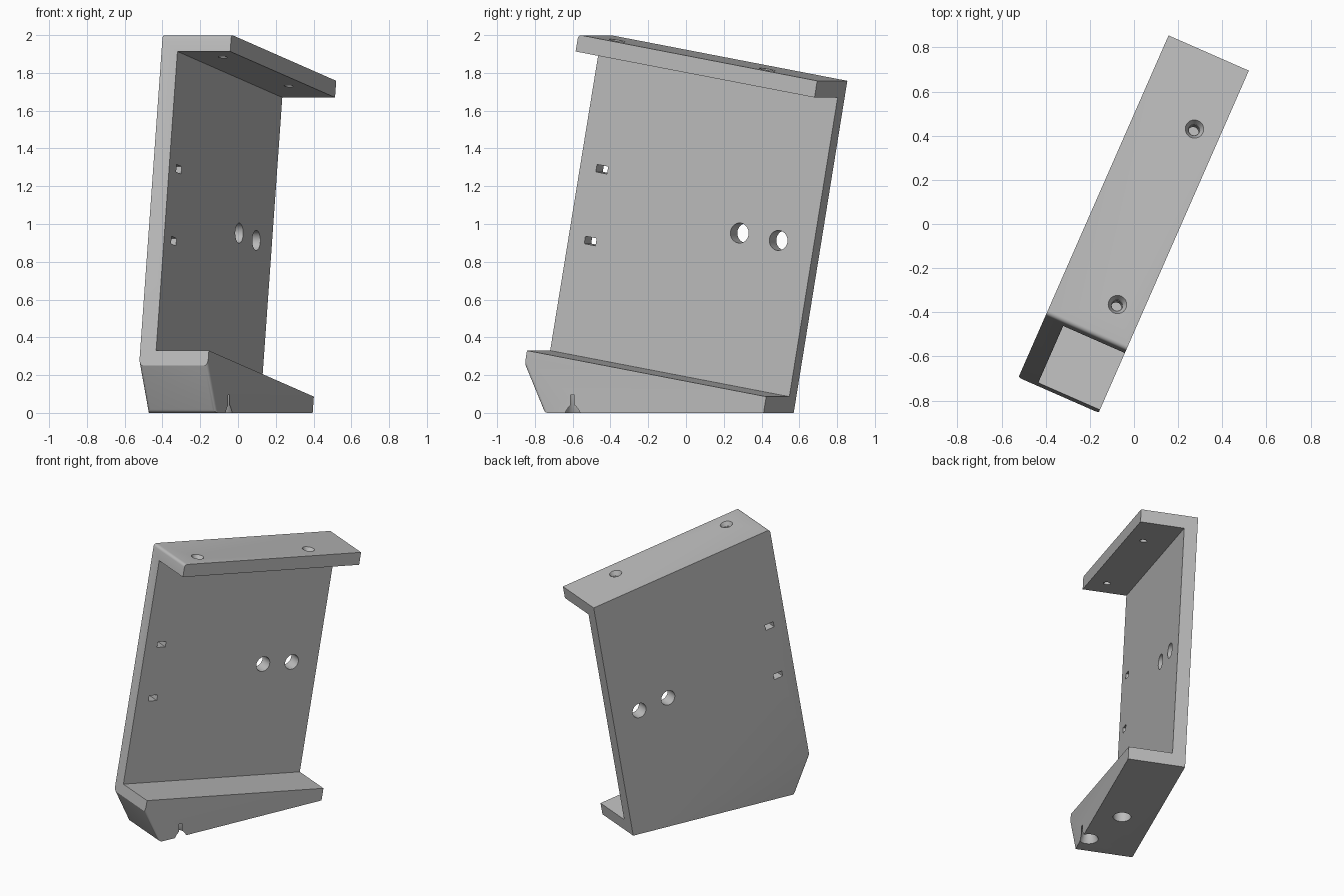
import bpy, bmesh, math
from mathutils import Matrix, Vector

cube = bpy.data.objects.get("Cube")
if cube:
    bpy.data.objects.remove(cube, do_unlink=True)

TILT = math.radians(10)       # lean of the bracket in its own plane
TURN = math.radians(66.3)     # turn about the vertical
ALONG = Vector((math.cos(TILT), 0, -math.sin(TILT)))
UP = Vector((math.sin(TILT), 0, math.cos(TILT)))
BACK, LIP, THICK = 0.20, -0.197, 0.092

grey = bpy.data.materials.new("plain_grey")
grey.use_nodes = True
grey.diffuse_color = (0.5, 0.5, 0.5, 1)
grey.node_tree.nodes["Principled BSDF"].inputs["Base Color"].default_value = (0.5, 0.5, 0.5, 1)


def make_object(name, bm):
    bmesh.ops.recalc_face_normals(bm, faces=bm.faces)
    mesh = bpy.data.meshes.new(name)
    bm.to_mesh(mesh)
    bm.free()
    mesh.materials.append(grey)
    obj = bpy.data.objects.new(name, mesh)
    bpy.context.collection.objects.link(obj)
    return obj


def prism(points, y0, y1):
    """Extrude a side profile of (x, z) points from y0 to y1."""
    bm = bmesh.new()
    face = bm.faces.new([bm.verts.new((x, y0, z)) for x, z in points])
    out = bmesh.ops.extrude_face_region(bm, geom=[face])
    verts = [g for g in out["geom"] if isinstance(g, bmesh.types.BMVert)]
    bmesh.ops.translate(bm, verts=verts, vec=(0, y1 - y0, 0))
    return bm


def drill(name, centre, axis, r1, r2, depth):
    """Round cutter, r1 at the start and r2 at the end, centred on a point."""
    bm = bmesh.new()
    rot = Vector((0, 0, 1)).rotation_difference(axis).to_matrix().to_4x4()
    bmesh.ops.create_cone(bm, cap_ends=True, segments=32, radius1=r1, radius2=r2,
                          depth=depth, matrix=Matrix.Translation(centre) @ rot)
    return make_object(name, bm)


# Solid outline of the bracket, with the front edges rounded
top_front = Vector((-0.536, 0, 2.002))
outline = [(-0.536, 2.002), (0.845, 1.758), (0.535, 0), (-0.735, 0), (-0.847, 0.25)]
bm = prism(outline, LIP, BACK)
bm.edges.ensure_lookup_table()


def rounded(edge):
    a, b = (v.co for v in edge.verts)
    mid = (a + b) / 2
    across = abs(a.y - b.y) > 0.1
    nose = mid.x < -0.7 and mid.z < 0.2
    return nose or (across and mid.z > 1.9)


bmesh.ops.bevel(bm, geom=[e for e in bm.edges if rounded(e)], offset=0.02,
                segments=4, profile=0.5, affect='EDGES')
body = make_object("bracket", bm)

cutters = []

# Open pocket between the two flanges
low = Vector((-0.833, 0, 0.33))
high = top_front - UP * 0.09
corners = [low - ALONG, low + ALONG * 3, high + ALONG * 3, high - ALONG]
cutters.append(make_object("pocket_cutter",
                           prism([(c.x, c.z) for c in corners], LIP - 0.2, BACK - THICK)))

# Two round holes through the side plate
for x, z in ((0.262, 0.952), (0.487, 0.913)):
    cutters.append(drill("plate_hole_cutter", Vector((x, BACK, z)), Vector((0, 1, 0)),
                         0.053, 0.053, 0.5))

# Two small slots near the front edge of the plate
for x, z in ((-0.533, 1.29), (-0.60, 0.91)):
    c = Vector((x, 0, z))
    pts = [c + ALONG * a * 0.033 + UP * b * 0.02 for a, b in ((-1, -1), (1, -1), (1, 1), (-1, 1))]
    cutters.append(make_object("slot_cutter",
                               prism([(p.x, p.z) for p in pts], 0, BACK + 0.2)))

# Two countersunk holes through the top flange
for x in (-0.364, 0.504):
    along = (x - top_front.x) / ALONG.x
    c = top_front + ALONG * along
    c.y = -0.078
    cutters.append(drill("screw_hole_cutter", c, UP, 0.024, 0.024, 0.3))
    cutters.append(drill("countersink_cutter", c, UP, 0.026, 0.058, 0.06))

# Blind holes in the underside, the front one breaking through the lip
cutters.append(drill("foot_hole_cutter", Vector((-0.225, -0.018, 0)), Vector((0, 0, 1)),
                     0.06, 0.06, 0.19))
front = Vector((-0.569, -0.15, 0))
cutters.append(drill("notch_hole_cutter", front, Vector((0, 0, 1)), 0.0485, 0.0485, 0.19))
cutters.append(drill("notch_flare_cutter", front, Vector((0, 0, 1)), 0.0815, 0.0485, 0.08))

# Cut everything out of the body, then discard the cutters
bpy.context.view_layer.objects.active = body
for cutter in cutters:
    cutter.hide_render = True
    mod = body.modifiers.new("cut", 'BOOLEAN')
    mod.operation = 'DIFFERENCE'
    mod.solver = 'EXACT'
    mod.object = cutter
    bpy.ops.object.modifier_apply(modifier=mod.name)
for cutter in cutters:
    bpy.data.objects.remove(cutter, do_unlink=True)

body.rotation_euler.z = TURN
bpy.ops.object.select_all(action='DESELECT')
body.select_set(True)
bpy.ops.object.shade_smooth_by_angle(angle=math.radians(30))
